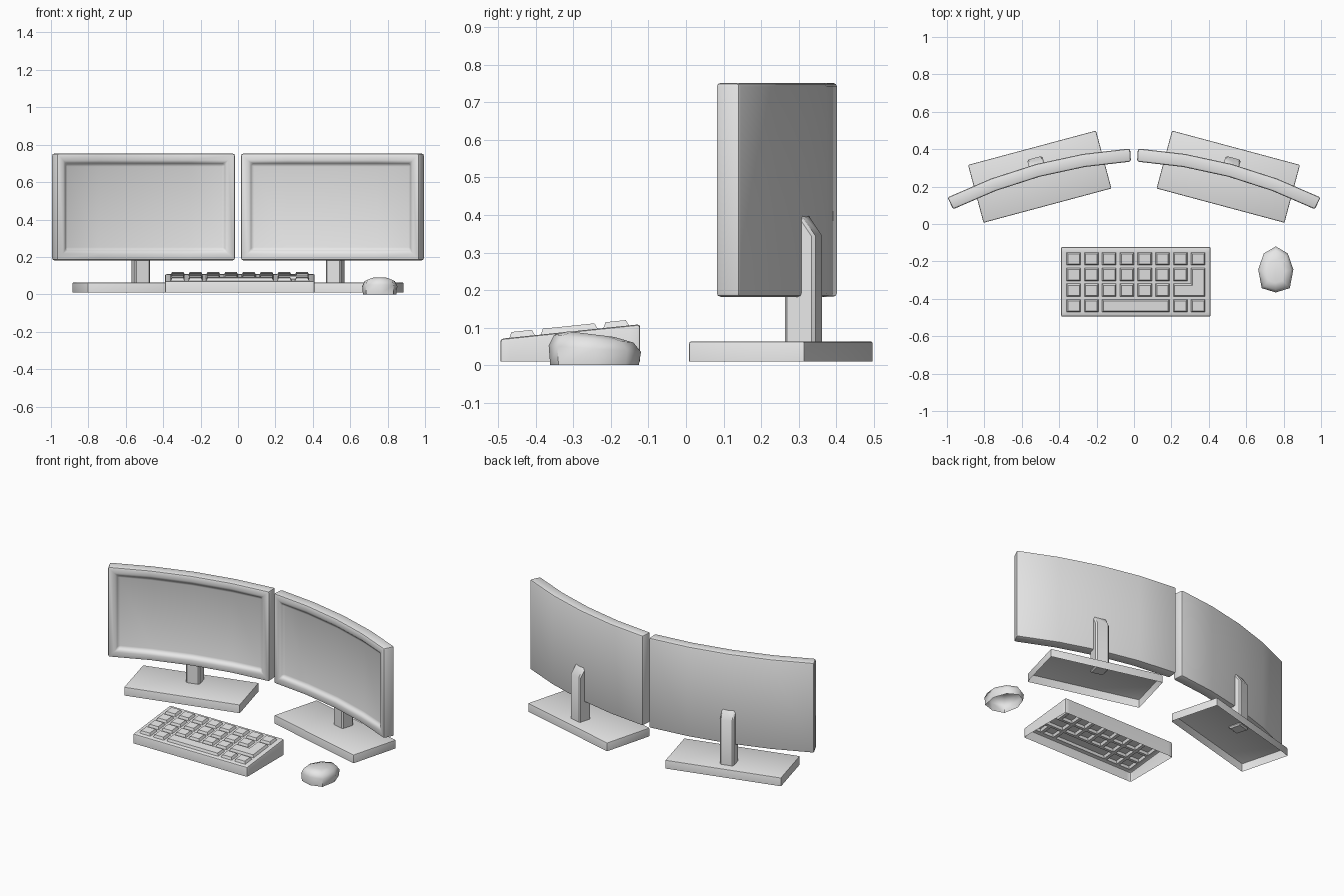
import bpy, bmesh
from math import sin, cos, radians
from mathutils import Matrix

if "Cube" in bpy.data.objects:
    bpy.data.objects.remove(bpy.data.objects["Cube"])

GREY = (0.8, 0.8, 0.8, 1)
grey = bpy.data.materials.new("light grey plastic")
grey.use_nodes = True
grey.diffuse_color = GREY
grey.node_tree.nodes["Principled BSDF"].inputs["Base Color"].default_value = GREY


def finish(bm, name, location=(0, 0, 0), turn=0, smooth=35):
    mesh = bpy.data.meshes.new(name)
    bm.to_mesh(mesh)
    bm.free()
    mesh.materials.append(grey)
    obj = bpy.data.objects.new(name, mesh)
    bpy.context.collection.objects.link(obj)
    obj.location = location
    obj.rotation_euler.z = radians(turn)
    bpy.ops.object.select_all(action='DESELECT')
    obj.select_set(True)
    bpy.context.view_layer.objects.active = obj
    bpy.ops.object.shade_smooth_by_angle(angle=radians(smooth))
    return obj


def box(x, y, z):
    """Box between (low, high) pairs."""
    bm = bmesh.new()
    size = [b - a for a, b in (x, y, z)]
    mid = [(a + b) / 2 for a, b in (x, y, z)]
    bmesh.ops.create_cube(bm, size=1, matrix=Matrix.Translation(mid) @ Matrix.Diagonal((*size, 1)))
    return bm


def round_edges(bm, offset, segments=2, angle=40):
    edges = [e for e in bm.edges if e.calc_face_angle(0) > radians(angle)]
    bmesh.ops.bevel(bm, geom=edges, offset=offset, segments=segments, profile=0.5,
                    affect='EDGES', clamp_overlap=True)


def remove_bottom(bm):
    bm.normal_update()
    low = min(v.co.z for v in bm.verts)
    faces = [f for f in bm.faces if f.normal.z < -0.9 and f.calc_center_median().z < low + 0.001]
    bmesh.ops.delete(bm, geom=faces, context='FACES')


# Curved display: framed panel wrapped round a vertical axis
def make_display(name, location, turn):
    radius = 2.5
    bm = box((-0.495, 0.495), (0, 0.07), (0.182, 0.752))
    long_edges = [e for e in bm.edges if abs(e.verts[0].co.x - e.verts[1].co.x) > 0.5]
    bmesh.ops.subdivide_edges(bm, edges=long_edges, cuts=3, use_grid_fill=True)
    bm.normal_update()
    front = [f for f in bm.faces if f.normal.y < -0.9]
    bmesh.ops.inset_region(bm, faces=front, thickness=0.045, use_even_offset=True)
    bmesh.ops.inset_region(bm, faces=front, thickness=0.014, depth=-0.02, use_even_offset=True)
    round_edges(bm, 0.01)
    for v in bm.verts:
        a, r = v.co.x / radius, radius + v.co.y
        v.co.x, v.co.y = r * sin(a), r * cos(a) - radius
    finish(bm, name, location, turn)


# Stand: upright with a slanted top, on a hollow foot
def make_stand(side, location, turn):
    bm = bmesh.new()
    profile = [(0.02, 0.05), (0.104, 0.05), (0.104, 0.345), (0.058, 0.412), (0.02, 0.412)]
    face = bm.faces.new([bm.verts.new((-0.042, y, z)) for y, z in profile])
    new = bmesh.ops.extrude_face_region(bm, geom=[face])["geom"]
    bmesh.ops.translate(bm, vec=(0.084, 0, 0), verts=[g for g in new if isinstance(g, bmesh.types.BMVert)])
    bmesh.ops.recalc_face_normals(bm, faces=bm.faces)
    round_edges(bm, 0.008, 1)
    finish(bm, side + "_stand_neck", location, turn)

    bm = box((-0.354, 0.354), (-0.16, 0.16), (0.01, 0.063))
    remove_bottom(bm)
    round_edges(bm, 0.006)
    finish(bm, side + "_stand_foot", location, turn)


for side, s in (("left", 1), ("right", -1)):
    spot = (s * 0.504, 0.253, 0)
    make_display(side + "_display", spot, -15 * s)
    make_stand(side, spot, -15 * s)


# Keyboard: sloped hollow case, equal letters mark cells joined into one key
rows = ["abcdefgh", "ijklmnoE", "pqrstuEE", "vwSSSSxy"]
xs = [-0.39] + [-0.36 + 0.095 * i + w for i in range(8) for w in (0, 0.075)] + [0.41]
ys = [-0.122] + [-0.152 - 0.0835 * j - w for j in range(4) for w in (0, 0.068)] + [-0.495]
bm = bmesh.new()
grid = [[bm.verts.new((x, y, 0.07 + 0.104 * (y + 0.495))) for x in xs] for y in ys]
keys = {}
for j in range(len(ys) - 1):
    for i in range(len(xs) - 1):
        f = bm.faces.new((grid[j + 1][i], grid[j + 1][i + 1], grid[j][i + 1], grid[j][i]))
        if 0 < i < len(xs) - 2 and 0 < j < len(ys) - 2:
            touching = {rows[b // 2][a // 2] for a in (i - 1, i) for b in (j - 1, j)}
            if len(touching) == 1:
                keys.setdefault(touching.pop(), []).append(f)
bm.normal_update()
rim = [e for e in bm.edges if e.is_boundary]
for faces in keys.values():
    bmesh.ops.inset_region(bm, faces=faces, thickness=0.007, depth=0.015, use_even_offset=True)
skirt = bmesh.ops.extrude_edge_only(bm, edges=rim)["geom"]
for g in skirt:
    if isinstance(g, bmesh.types.BMVert):
        g.co.z = 0.01
bmesh.ops.recalc_face_normals(bm, faces=bm.faces)
if sum(f.normal.z for f in bm.faces) < 0:
    bmesh.ops.reverse_faces(bm, faces=bm.faces)
corners = [e for e in bm.edges if e.calc_face_angle(0) > 1
           and abs(e.verts[0].co.z - e.verts[1].co.z) > 0.04]
bmesh.ops.bevel(bm, geom=[e for e in rim if e.is_valid] + corners, offset=0.008,
                segments=2, profile=0.5, affect='EDGES')
finish(bm, "keyboard", smooth=30)

# Mouse: eight-sided egg outline lofted upward, open underneath
outline = [(0, 0.123), (0.064, 0.086), (0.094, 0), (0.075, -0.1),
           (0, -0.123), (-0.075, -0.1), (-0.094, 0), (-0.064, 0.086)]
levels = [(0.96, 0, 0), (1, 0.035, 0.052), (0.86, 0.06, 0.08), (0.5, 0.075, 0.09)]
bm = bmesh.new()
rings = []
for scale, back, front in levels:
    rings.append([bm.verts.new((0.758 + x * scale, -0.243 + y * scale - 0.02 * (1 - scale),
                                back + (front - back) * (0.123 - y) / 0.246)) for x, y in outline])
for low, high in zip(rings, rings[1:]):
    for i in range(8):
        k = (i + 1) % 8
        bm.faces.new((low[k], low[i], high[i], high[k]))
bm.faces.new(reversed(rings[-1]))
bm.normal_update()
finish(bm, "mouse", smooth=60)
